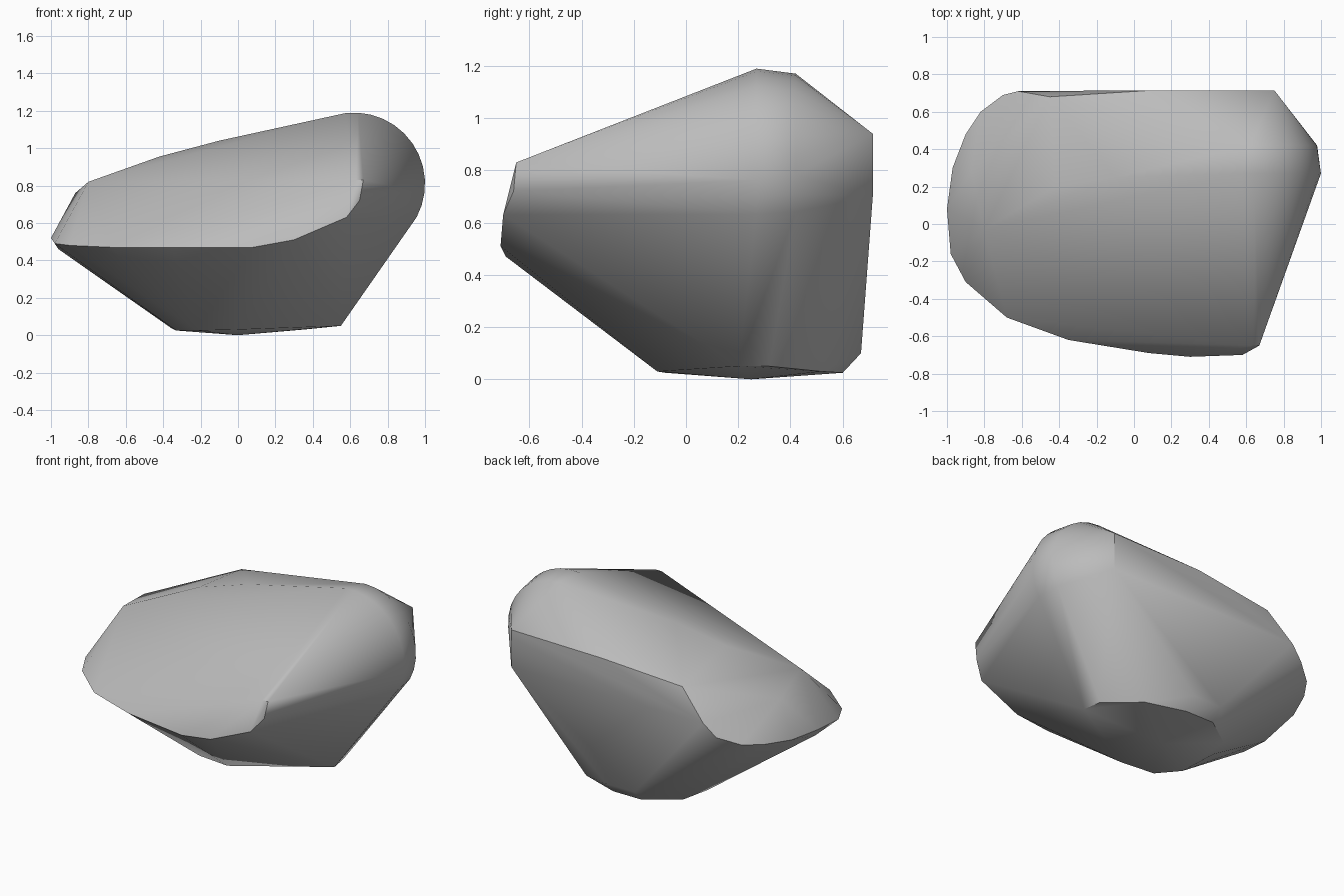
import bpy, bmesh, math

old = bpy.data.objects.get("Cube")
if old:
    bpy.data.objects.remove(old, do_unlink=True)


def make_material(name, colour):
    mat = bpy.data.materials.new(name)
    mat.use_nodes = True
    mat.diffuse_color = colour
    mat.node_tree.nodes["Principled BSDF"].inputs["Base Color"].default_value = colour
    return mat


def shoulder_arc(y, radius, start, end, steps):
    """Rounded shoulder section standing across the y axis."""
    angles = [math.radians(start + (end - start) * i / steps) for i in range(steps + 1)]
    return [(0.62 + radius * math.cos(a), y, 0.81 + radius * math.sin(a)) for a in angles]


# Flat underside with a slightly raised edge
underside = [
    (0.55, 0.2, 0.05), (0.53, 0.32, 0.05), (0.35, 0.52, 0.03), (0.1, 0.6, 0.025),
    (-0.1, 0.6, 0.025), (-0.3, 0.46, 0.025), (-0.36, 0.3, 0.04), (-0.33, 0.05, 0.025),
    (-0.22, -0.08, 0.025), (0, -0.11, 0.03), (0, 0.25, 0), (0.1, 0.67, 0.1), (-0.1, 0.67, 0.1),
]

# Rounded rim sweeping around the front and the low end
rim = [
    (0.65, -0.66, 0.72), (0.58, -0.7, 0.63), (0.3, -0.71, 0.51), (0.08, -0.69, 0.47),
    (-0.35, -0.62, 0.47), (-0.68, -0.5, 0.47), (-0.9, -0.31, 0.48), (-0.98, -0.16, 0.49),
    (-1, 0.08, 0.52), (-0.97, 0.3, 0.53), (-0.9, 0.48, 0.55), (-0.82, 0.6, 0.57),
    (-0.7, 0.69, 0.62), (-0.62, 0.71, 0.7), (-0.96, 0.05, 0.46),
]

# Upper ridge, front nose and back wall corners
crown = [
    (0.67, -0.65, 0.83), (0.63, -0.65, 0.83), (-0.8, -0.03, 0.82), (-0.87, 0.28, 0.76),
    (-0.42, 0.2, 0.955), (-0.1, 0.25, 1.04), (-0.45, 0.68, 0.88),
    (0.75, 0.715, 0.94), (0.75, 0.715, 0.7), (0.1, 0.715, 0.93),
]

shoulder = shoulder_arc(0.27, 0.38, -28, 97, 12) + shoulder_arc(0.42, 0.36, -28, 90, 10)

# Wrap all the sections in one convex boulder
bm = bmesh.new()
for point in underside + rim + crown + shoulder:
    bm.verts.new(point)
hull = bmesh.ops.convex_hull(bm, input=bm.verts)
loose = [v for v in bm.verts if not v.link_faces]
bmesh.ops.delete(bm, geom=loose, context="VERTS")
bmesh.ops.dissolve_limit(bm, angle_limit=math.radians(2), verts=bm.verts, edges=bm.edges)
bmesh.ops.recalc_face_normals(bm, faces=bm.faces)

mesh = bpy.data.meshes.new("boulder")
bm.to_mesh(mesh)
bm.free()
boulder = bpy.data.objects.new("boulder", mesh)
bpy.context.collection.objects.link(boulder)
mesh.materials.append(make_material("stone grey", (0.5, 0.5, 0.5, 1)))

# Soft shading that keeps the hard breaks in the stone
bpy.ops.object.select_all(action="DESELECT")
boulder.select_set(True)
bpy.context.view_layer.objects.active = boulder
bpy.ops.object.shade_smooth_by_angle(angle=math.radians(35))
